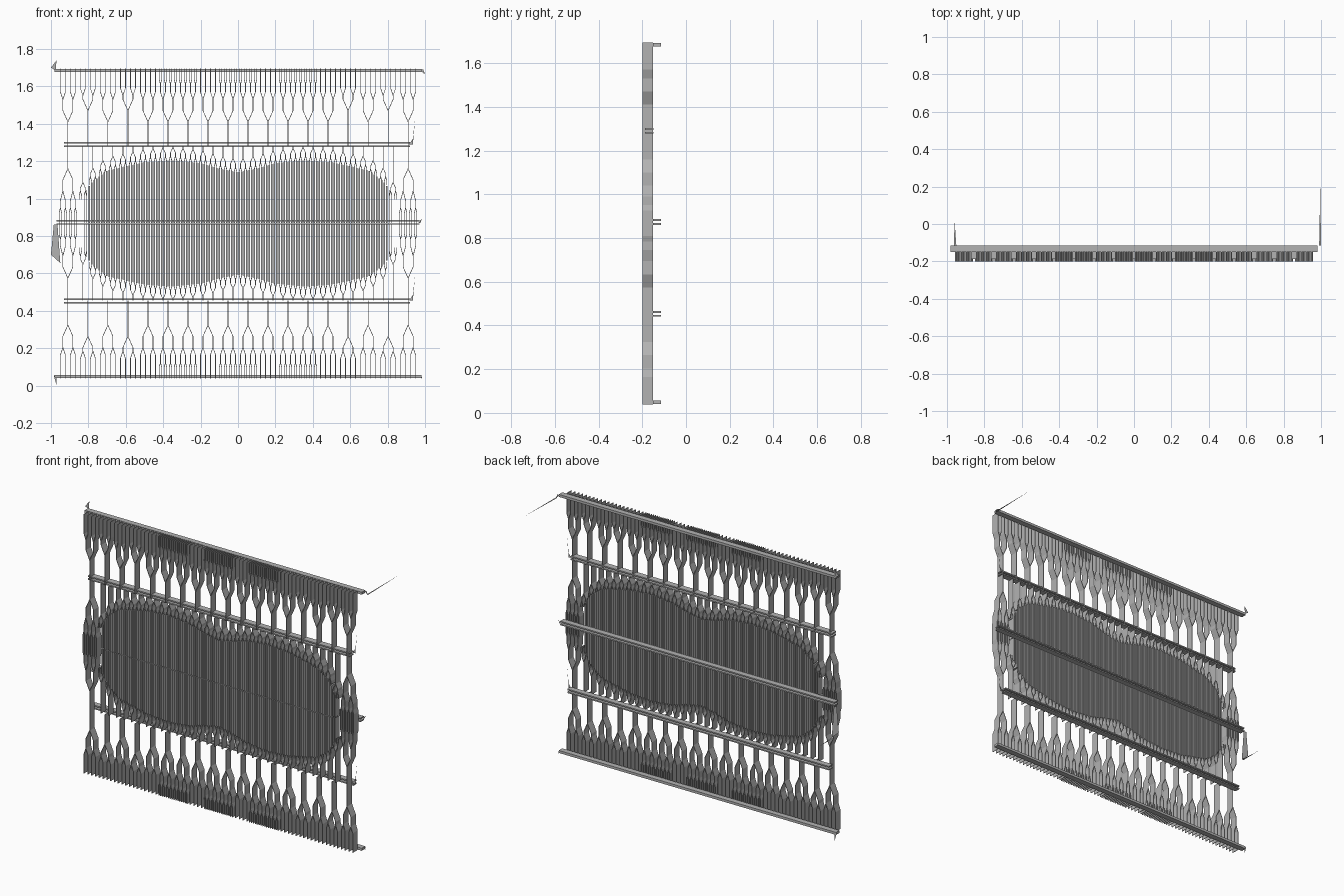
import bpy, bmesh

old = bpy.data.objects.get("Cube")
if old:
    bpy.data.objects.remove(old, do_unlink=True)

grey = bpy.data.materials.new("plain_grey")
grey.use_nodes = True
colour = (0.45, 0.45, 0.45, 1)
grey.diffuse_color = colour
grey.node_tree.nodes["Principled BSDF"].inputs["Base Color"].default_value = colour

MID = 0.867              # height of the mirror line
FRONT, BACK = -0.2, -0.15
RAIL_BACK = -0.115
PITCH = 0.107            # spacing of the main trunks
THIN = 0.0035


def finish(bm, name):
    bmesh.ops.recalc_face_normals(bm, faces=bm.faces)
    mesh = bpy.data.meshes.new(name)
    bm.to_mesh(mesh)
    bm.free()
    mesh.materials.append(grey)
    obj = bpy.data.objects.new(name, mesh)
    bpy.context.collection.objects.link(obj)


def ribbon(bm, path, width=THIN, y0=FRONT, y1=BACK):
    """Strip following an x-z path, with depth along y."""
    rings = []
    for x, z in path:
        a, b = x - width / 2, x + width / 2
        rings.append([bm.verts.new(p) for p in
                      ((a, y0, z), (b, y0, z), (b, y1, z), (a, y1, z))])
    for lower, upper in zip(rings, rings[1:]):
        for i in range(4):
            j = (i + 1) % 4
            bm.faces.new((lower[i], lower[j], upper[j], upper[i]))
    bm.faces.new(rings[0])
    bm.faces.new(rings[-1])


def fork(bm, x, z, spread, levels, end):
    """Split repeatedly; levels holds (split height, joined height)."""
    if not levels:
        ribbon(bm, [(x, z), (x, end)])
        return
    split, joined = levels[0]
    ribbon(bm, [(x, z), (x, split)])
    for side in (-1, 1):
        nx = x + side * spread
        ribbon(bm, [(x, split), (nx, joined)])
        fork(bm, nx, joined, spread / 2, levels[1:], end)


def envelope(x):
    """Height of the slatted field, a soft two-lobed outline."""
    pts = [(0, 1.14), (0.1, 1.16), (0.2, 1.19), (0.35, 1.205), (0.5, 1.195),
           (0.7, 1.15), (0.78, 1.09), (0.84, 1.0)]
    x = abs(x)
    for (a, za), (b, zb) in zip(pts, pts[1:]):
        if x <= b:
            return za + (zb - za) * (x - a) / (b - a)
    return pts[-1][1]


def plate(bm, corners):
    """Thin sheet with its normal along y or z."""
    bm.faces.new([bm.verts.new(c) for c in corners])


for half, sign in (("upper", 1), ("lower", -1)):
    def height(z):
        return MID + sign * (z - MID)

    # Outer trees, running from the inner rail to the outer rail
    trees = bmesh.new()
    for side in (-1, 1):
        for i in range(9):
            x = side * (i + 0.5) * PITCH
            if i in (5, 7):
                levels = [(1.47, 1.53), (1.55, 1.59)]
            else:
                levels = [(1.41, 1.47), (1.53, 1.57)]
            if i in (0, 2, 3):
                levels.append((1.61, 1.635))
            fork(trees, x, height(1.28), PITCH / 4,
                 [(height(a), height(b)) for a, b in levels], height(1.695))
    finish(trees, half + "_outer_trees")

    # Arched forks that feed the slatted field
    arches = bmesh.new()
    slats = bmesh.new()
    for side in (-1, 1):
        for i in range(16):
            x = side * (i + 0.5) * PITCH / 2
            top = envelope(x)
            bend = min(top + 0.05, 1.255)
            levels = [(bend + 0.02, bend - 0.01), (top + 0.025, top)]
            fork(arches, x, height(1.28), PITCH / 8,
                 [(height(a), height(b)) for a, b in levels],
                 height(top - 0.02))
        # Field of upright slats
        for i in range(62):
            x = side * (i + 0.5) * PITCH / 8
            ribbon(slats, [(x, height(MID + 0.002)), (x, height(envelope(x)))],
                   0.009 if i < 60 else THIN)
        # End trees beside the field
        fork(arches, side * 8.5 * PITCH, height(1.28), PITCH / 4,
             [(height(a), height(b)) for a, b in
              ((1.16, 1.10), (1.04, 0.99), (0.95, 0.925))], height(MID))
    finish(arches, half + "_inner_trees")
    finish(slats, half + "_slats")

# Horizontal rails, each a pair of bars
for name, z, gap, x0, x1, y0, y1 in (
        ("top_rail", 1.685, 0.004, -0.98, 0.98, BACK, RAIL_BACK),
        ("upper_rail", 1.29, 0.009, -0.93, 0.92, -0.188, BACK + 0.001),
        ("middle_rail", 0.873, 0.009, -0.97, 0.97, BACK, RAIL_BACK),
        ("lower_rail", 0.453, 0.009, -0.93, 0.92, BACK, RAIL_BACK),
        ("bottom_rail", 0.049, 0.004, -0.98, 0.98, BACK, RAIL_BACK)):
    bm = bmesh.new()
    for s in (-1, 1):
        c = z + s * gap
        ribbon(bm, [((x0 + x1) / 2, c - 0.004), ((x0 + x1) / 2, c + 0.004)],
               x1 - x0, y0, y1)
    finish(bm, name)

# Loose sheet ends and spikes at the rail tips
Y = RAIL_BACK
tabs = {
    "top_right_tab": [(-0.975, Y, 1.685), (-1, Y, 1.7), (-0.97, Y, 1.74)],
    "top_left_tab": [(0.97, Y, 1.69), (0.99, Y, 1.69), (1, Y, 1.665)],
    "top_left_spike": [(0.99, Y, 1.668), (1, Y, 1.668), (0.996, 0.2, 1.672)],
    "middle_tab": [(-0.985, Y, 0.86), (-0.965, Y, 0.86),
                   (-0.95, Y, 0.655), (-1, Y, 0.7)],
    "middle_spike": [(-0.962, Y, 0.655), (-0.95, Y, 0.655), (-0.96, 0.03, 0.655)],
    "middle_left_tab": [(0.965, Y, 0.87), (0.975, Y, 0.87), (0.985, Y, 0.895)],
    "bottom_tab": [(-0.985, Y, 0.055), (-0.97, Y, 0.05), (-0.97, Y, 0)],
    "bottom_left_tab": [(0.97, Y, 0.055), (0.98, Y, 0.055), (0.985, Y, 0.035)],
}
for name, z in (("upper_tip", 1.29), ("lower_tip", 0.455)):
    tabs[name] = [(0.915, BACK, z), (0.935, BACK, z), (0.947, BACK, z + 0.14),
                  (0.935, BACK, z + 0.03)]
for name, corners in tabs.items():
    bm = bmesh.new()
    plate(bm, corners)
    finish(bm, name)
